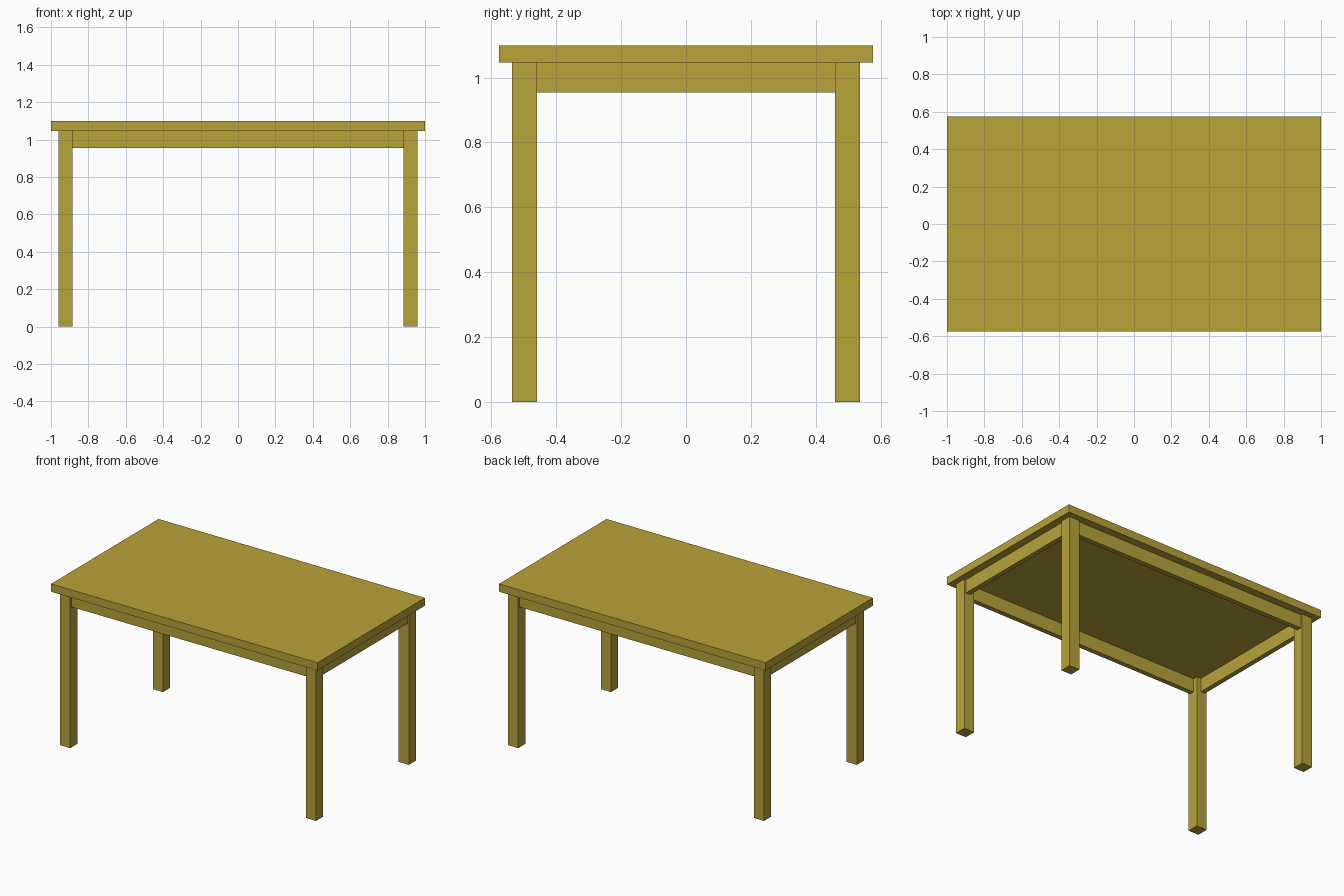
import bpy

if "Cube" in bpy.data.objects:
    bpy.data.objects.remove(bpy.data.objects["Cube"])

mat = bpy.data.materials.new("golden_wood")
mat.diffuse_color = (0.48, 0.37, 0.042, 1)
mat.use_nodes = True
mat.node_tree.nodes["Principled BSDF"].inputs["Base Color"].default_value = mat.diffuse_color


def box(name, lo, hi):
    """Axis-aligned box between two corners."""
    bpy.ops.mesh.primitive_cube_add(size=1, location=[(a + b) / 2 for a, b in zip(lo, hi)])
    ob = bpy.context.object
    ob.name = name
    ob.scale = [b - a for a, b in zip(lo, hi)]
    bpy.ops.object.transform_apply(location=False, rotation=False, scale=True)
    ob.data.materials.append(mat)


def span(sign, a, b):
    """Range a..b, mirrored when sign is negative."""
    return sorted((sign * a, sign * b))


TOP_X, TOP_Y = 1.0, 0.576
TOP_Z0, TOP_Z1 = 1.046, 1.099
LEG_X, LEG_Y, LEG = 0.961, 0.536, 0.077      # outer leg faces, leg width
APRON_Z, INSET, THICK = 0.954, 0.012, 0.033

# Table top
box("table_top", (-TOP_X, -TOP_Y, TOP_Z0), (TOP_X, TOP_Y, TOP_Z1))

# Legs at the four corners
for sx, xn in ((-1, "left"), (1, "right")):
    for sy, yn in ((-1, "front"), (1, "back")):
        x0, x1 = span(sx, LEG_X - LEG, LEG_X)
        y0, y1 = span(sy, LEG_Y - LEG, LEG_Y)
        box(f"{yn}_{xn}_leg", (x0, y0, 0), (x1, y1, TOP_Z0))

# Aprons between the legs, set slightly behind the leg faces
ix, iy = LEG_X - LEG, LEG_Y - LEG
for s, n in ((-1, "front"), (1, "back")):
    y0, y1 = span(s, LEG_Y - INSET - THICK, LEG_Y - INSET)
    box(f"{n}_apron", (-ix, y0, APRON_Z), (ix, y1, TOP_Z0))
for s, n in ((-1, "left"), (1, "right")):
    x0, x1 = span(s, LEG_X - INSET - THICK, LEG_X - INSET)
    box(f"{n}_apron", (x0, -iy, APRON_Z), (x1, iy, TOP_Z0))
